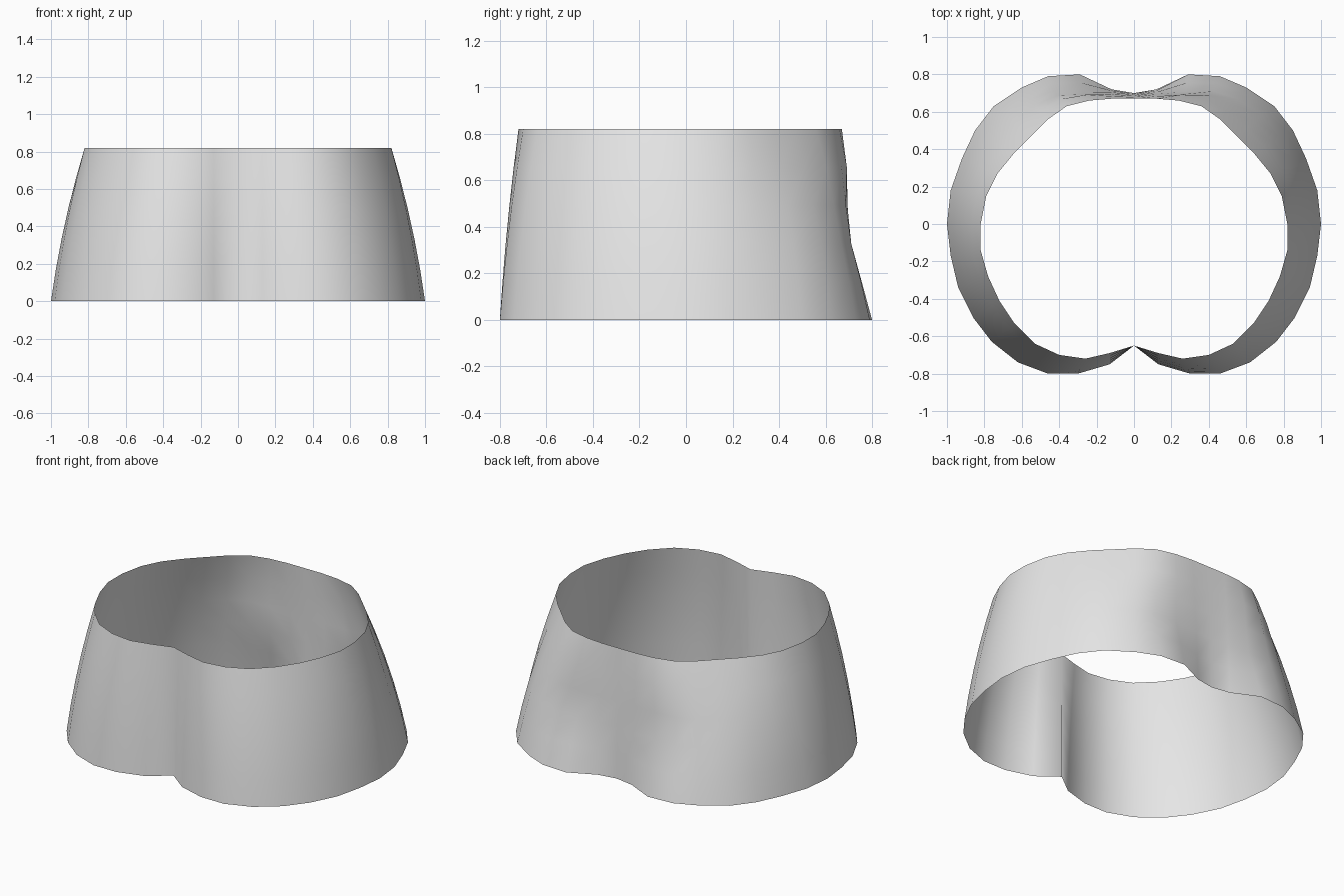
import bpy
import bmesh
from mathutils import Vector

default_cube = bpy.data.objects.get("Cube")
if default_cube:
    bpy.data.objects.remove(default_cube, do_unlink=True)

# Half outlines, from the front notch around the left side to the back dip
bottom_half = [(0, -.65), (.13, -.75), (.3, -.8), (.46, -.8), (.62, -.74), (.76, -.63), (.86, -.5),
               (.94, -.34), (.98, -.17), (1, 0), (.98, .18), (.92, .35), (.85, .5), (.75, .63),
               (.6, .73), (.46, .79), (.29, .8), (.12, .72), (0, .7)]
top_half = [(0, -.65), (.13, -.69), (.26, -.72), (.4, -.7), (.53, -.64), (.64, -.53), (.72, -.41),
            (.78, -.28), (.82, -.14), (.82, 0), (.79, .15), (.73, .27), (.64, .38), (.55, .47),
            (.46, .56), (.36, .63), (.24, .66), (.12, .67), (0, .67)]

HEIGHT = .82
inward_curve = [0, .14, .31, .51, .74, 1]    # how far each ring has moved to the top outline
dent_curve = [0, .5, 1, .7, .1, 0]           # strength of the hollow in the back per ring
back_dent = {14: .01, 15: .03, 16: .05}      # outline points pushed in by the hollow


def half_ring(level):
    """Blend the two outlines at one level and press in the back."""
    blend = inward_curve[level]
    height = HEIGHT * level / (len(inward_curve) - 1)
    points = []
    for index, (low, high) in enumerate(zip(bottom_half, top_half)):
        point = Vector(low).lerp(Vector(high), blend)
        point.y -= back_dent.get(index, 0) * dent_curve[level]
        points.append(Vector((point.x, point.y, height)))
    return points


def mirrored_ring(level):
    """Close a half ring into a full loop across x = 0."""
    half = half_ring(level)
    other = [Vector((-p.x, p.y, p.z)) for p in reversed(half[1:-1])]
    return half + other


# Open shell lofted through the rings
bm = bmesh.new()
rings = [[bm.verts.new(p) for p in mirrored_ring(level)] for level in range(len(inward_curve))]
for lower, upper in zip(rings, rings[1:]):
    count = len(lower)
    for i in range(count):
        j = (i + 1) % count
        face = bm.faces.new((lower[i], lower[j], upper[j], upper[i]))
        face.smooth = True
mesh = bpy.data.meshes.new("cuff_shell")
bm.to_mesh(mesh)
bm.free()
shell = bpy.data.objects.new("cuff_shell", mesh)
bpy.context.collection.objects.link(shell)

# Plain light grey
grey = bpy.data.materials.new("light_grey")
grey.use_nodes = True
colour = (.8, .8, .8, 1)
grey.diffuse_color = colour
grey.node_tree.nodes["Principled BSDF"].inputs["Base Color"].default_value = colour
mesh.materials.append(grey)
